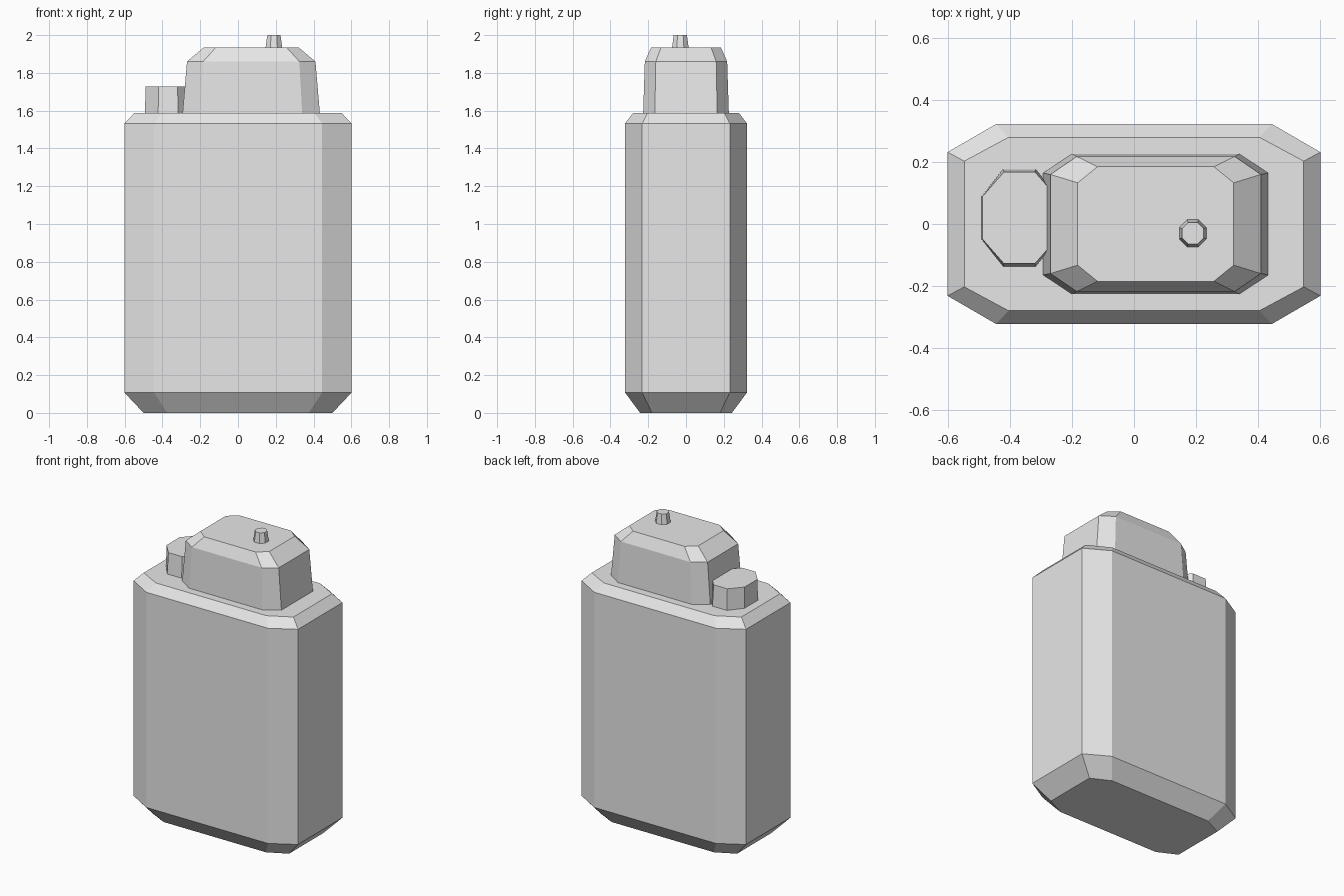
import bpy
import bmesh

cube = bpy.data.objects.get("Cube")
if cube:
    bpy.data.objects.remove(cube, do_unlink=True)

grey = bpy.data.materials.new("plain_grey")
grey.use_nodes = True
colour = (0.8, 0.8, 0.8, 1)
grey.diffuse_color = colour
grey.node_tree.nodes["Principled BSDF"].inputs["Base Color"].default_value = colour


def octagon(hx, hy, cx, cy):
    """Rectangle of half size hx, hy whose flat sides end at cx, cy."""
    return [(hx, -cy), (hx, cy), (cx, hy), (-cx, hy),
            (-hx, cy), (-hx, -cy), (-cx, -hy), (cx, -hy)]


def loft(name, centre, levels):
    """Closed solid through chamfered rectangles given as (z, hx, hy, cx, cy)."""
    bm = bmesh.new()
    rings = [[bm.verts.new((x + centre[0], y + centre[1], z))
              for x, y in octagon(*size)] for z, *size in levels]
    bm.faces.new(rings[0][::-1])
    bm.faces.new(rings[-1])
    for low, high in zip(rings, rings[1:]):
        for i in range(len(low)):
            j = (i + 1) % len(low)
            bm.faces.new((low[i], low[j], high[j], high[i]))
    mesh = bpy.data.meshes.new(name)
    bm.to_mesh(mesh)
    bm.free()
    mesh.materials.append(grey)
    obj = bpy.data.objects.new(name, mesh)
    bpy.context.collection.objects.link(obj)
    return obj


# Tall case with a bevelled foot
loft("case_body", (0, 0), [
    (0, 0.5, 0.243, 0.375, 0.18),
    (0.108, 0.602, 0.323, 0.445, 0.232),
    (1.512, 0.602, 0.323, 0.445, 0.232)])

# Lid with a thin rim and sloping edge
loft("case_lid", (0, 0), [
    (1.512, 0.602, 0.323, 0.445, 0.232),
    (1.532, 0.602, 0.323, 0.445, 0.232),
    (1.588, 0.548, 0.28, 0.405, 0.203)])

# Raised hood on the lid
loft("hood", (0.07, 0), [
    (1.58, 0.364, 0.227, 0.27, 0.165),
    (1.86, 0.34, 0.218, 0.255, 0.16),
    (1.934, 0.252, 0.185, 0.188, 0.133)])

# Side knob partly sunk into the hood
loft("side_knob", (-0.37, 0.02), [
    (1.58, 0.122, 0.157, 0.053, 0.07),
    (1.727, 0.12, 0.148, 0.05, 0.068)])

# Small button on the hood
loft("top_button", (0.19, -0.03), [
    (1.925, 0.045, 0.045, 0.019, 0.019),
    (2.0, 0.035, 0.035, 0.015, 0.015)])
